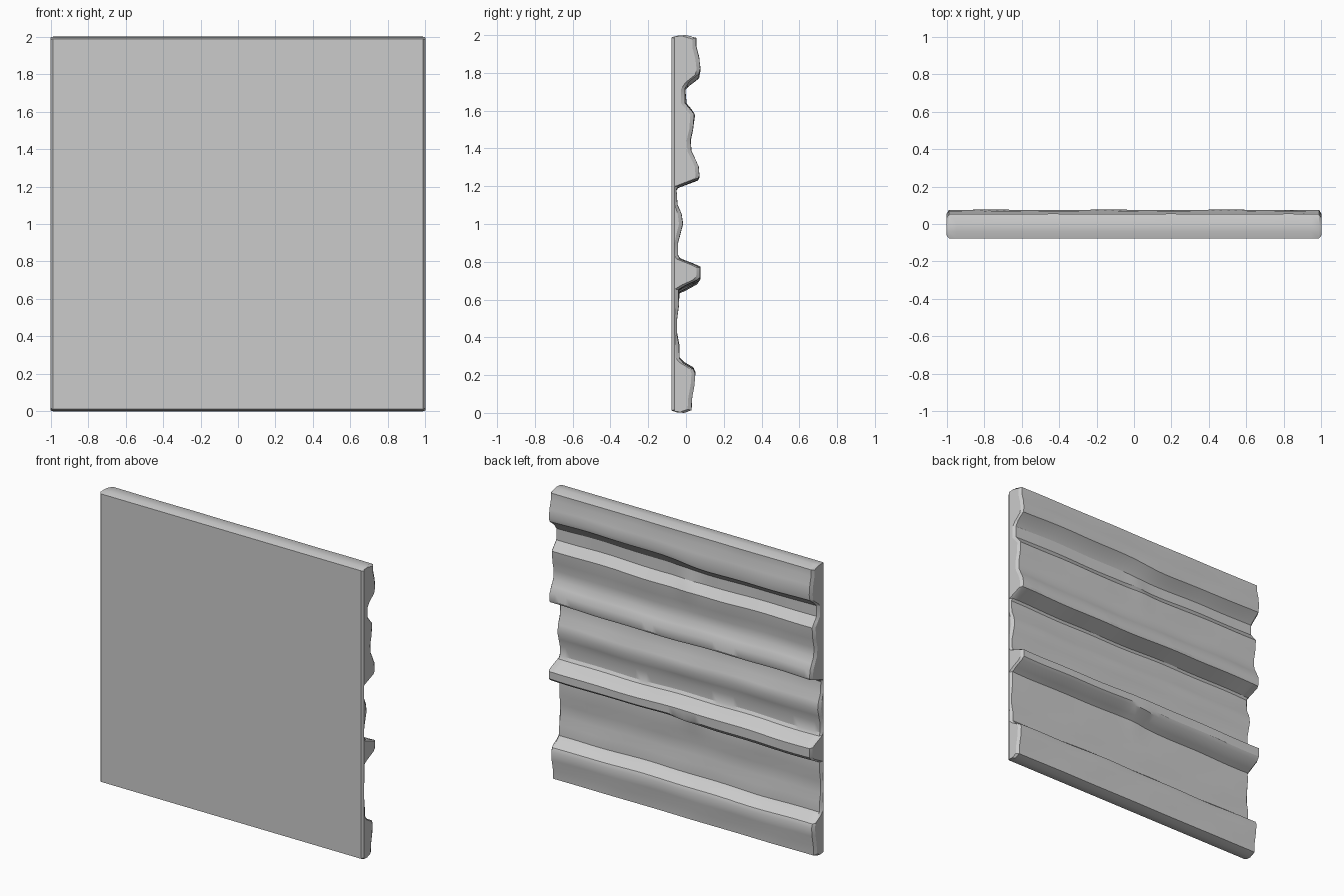
import bpy, bmesh, math

if "Cube" in bpy.data.objects:
    bpy.data.objects.remove(bpy.data.objects["Cube"], do_unlink=True)

# Plain grey finish
grey = bpy.data.materials.new("plain grey")
grey.use_nodes = True
tone = (0.6, 0.6, 0.6, 1)
grey.diffuse_color = tone
grey.node_tree.nodes["Principled BSDF"].inputs["Base Color"].default_value = tone

# Relief of the back face, as (height, depth) from bottom to top
RELIEF = [(.015, .03), (.08, .033), (.15, .045), (.21, .05), (.235, .04),
          (.265, -.01), (.29, -.033), (.36, -.035), (.42, -.047), (.5, -.047),
          (.57, -.037), (.645, -.037), (.665, 0), (.695, .06), (.715, .076),
          (.77, .076), (.785, .045), (.815, -.03), (.835, -.042), (.9, -.042),
          (.95, -.028), (1, -.015), (1.05, -.022), (1.1, -.044), (1.18, -.05),
          (1.195, -.04), (1.235, .065), (1.25, .072), (1.3, .068), (1.34, .05),
          (1.38, .03), (1.44, .025), (1.5, .038), (1.58, .044), (1.61, .02),
          (1.64, -.004), (1.715, -.004), (1.745, .02), (1.785, .07),
          (1.82, .077), (1.88, .07), (1.94, .055), (1.985, .055)]
FRONT = -.077
COLUMNS = 48


def bell(value, centre, width):
    return math.exp(-((value - centre) / width) ** 2)


def relief_point(x, z, y):
    """Let the ridges wander a little along the width."""
    half = math.tanh((x + .05) * 8)
    ends = min(z, 2 - z, .1) * 10
    drift = .004 * math.sin(4 * x + 3 * z) + .002 * math.sin(11 * x - 7 * z)
    lift = .012 * half * (bell(z, .67, .05) + bell(z, 1.77, .05))
    lump = .012 * bell(x, -.03, .07) * (bell(z, .68, .05) + bell(z, 1.62, .05))
    ripple = .002 * math.sin(5 * x + 9 * z)
    return y - abs(ripple) + min(lump, .076 - y if y < .076 else 0), z + ends * (drift + lift)


def section(x):
    """Closed outline of the panel, with gently crowned top and bottom."""
    loop = [(FRONT, 1.988), (FRONT, .012), (-.05, .003), (-.01, 0)]
    loop += [relief_point(x, z, y) for z, y in RELIEF]
    return loop + [(0, 2), (-.04, 1.998)]


def end_section(x):
    """Outline drawn in slightly for the bevelled ends."""
    result = []
    for y, z in section(x):
        y = FRONT + .015 if y <= FRONT else max(y - .02, FRONT + .017)
        result.append((y, 1 + (z - 1) * .995))
    return result


# Wall panel: lofted sections closed by flat ends
bm = bmesh.new()
stations = [-.988 + 1.976 * i / COLUMNS for i in range(COLUMNS + 1)]
outlines = [(-1, end_section(-1))]
outlines += [(x, section(x)) for x in stations]
outlines += [(1, end_section(1))]
rings = [[bm.verts.new((x, y, z)) for y, z in loop] for x, loop in outlines]
count = len(rings[0])
for a, b in zip(rings, rings[1:]):
    for i in range(count):
        j = (i + 1) % count
        bm.faces.new((a[i], a[j], b[j], b[i]))
for ring in (rings[0], rings[-1]):
    bm.faces.new(ring)
bmesh.ops.recalc_face_normals(bm, faces=bm.faces)

mesh = bpy.data.meshes.new("wall_panel")
bm.to_mesh(mesh)
bm.free()
mesh.materials.append(grey)
panel = bpy.data.objects.new("wall_panel", mesh)
bpy.context.collection.objects.link(panel)
bpy.context.view_layer.objects.active = panel
panel.select_set(True)
bpy.ops.object.shade_smooth_by_angle(angle=math.radians(30))
